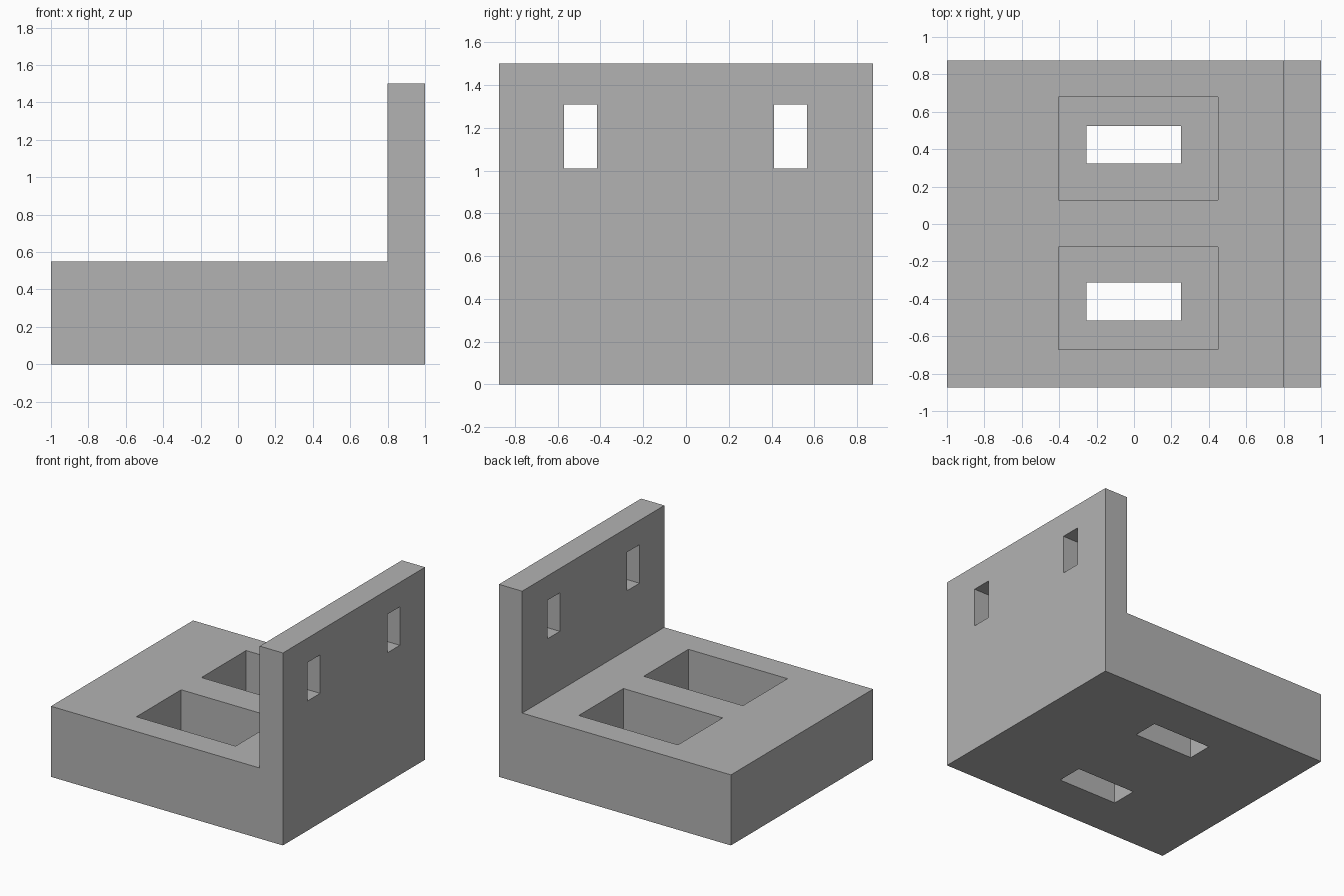
import bpy
import bmesh

old = bpy.data.objects.get("Cube")
if old:
    bpy.data.objects.remove(old, do_unlink=True)

HALF_DEPTH = 0.875
BASE_TOP = 0.55
FLOOR_TOP = 0.18

grey = bpy.data.materials.new("plain grey")
grey.use_nodes = True
colour = (0.45, 0.45, 0.45, 1)
grey.diffuse_color = colour
grey.node_tree.nodes["Principled BSDF"].inputs["Base Color"].default_value = colour


def prism(name, profile, y0, y1):
    """Extrude an x-z profile from y0 to y1."""
    bm = bmesh.new()
    face = bm.faces.new([bm.verts.new((x, y0, z)) for x, z in profile])
    out = bmesh.ops.extrude_face_region(bm, geom=[face])
    moved = [v for v in out["geom"] if isinstance(v, bmesh.types.BMVert)]
    bmesh.ops.translate(bm, verts=moved, vec=(0, y1 - y0, 0))
    bmesh.ops.recalc_face_normals(bm, faces=bm.faces)
    mesh = bpy.data.meshes.new(name)
    bm.to_mesh(mesh)
    bm.free()
    mesh.materials.append(grey)
    obj = bpy.data.objects.new(name, mesh)
    bpy.context.collection.objects.link(obj)
    return obj


def cut(target, x, y, z):
    """Cut a box, given as ranges, out of the target."""
    (x0, x1), (z0, z1) = x, z
    cutter = prism("cutter", [(x0, z0), (x1, z0), (x1, z1), (x0, z1)], *y)
    cutter.hide_render = True
    mod = target.modifiers.new("cut", "BOOLEAN")
    mod.operation = "DIFFERENCE"
    mod.solver = "EXACT"
    mod.object = cutter
    bpy.context.view_layer.objects.active = target
    bpy.ops.object.modifier_apply(modifier=mod.name)
    bpy.data.objects.remove(cutter, do_unlink=True)


# L-shaped body: thick base with an upright wall at one end
bracket = prism("bracket_body", [(-1, 0), (1, 0), (1, 1.5), (0.8, 1.5),
                                 (0.8, BASE_TOP), (-1, BASE_TOP)],
                -HALF_DEPTH, HALF_DEPTH)

# Two deep pockets, each with a smaller slot through its floor
for middle in (-0.397, 0.403):
    cut(bracket, (-0.405, 0.45), (middle - 0.275, middle + 0.275), (FLOOR_TOP, 0.7))
    cut(bracket, (-0.255, 0.25), (middle - 0.12, middle + 0.085)
        if middle < 0 else (middle - 0.08, middle + 0.12), (-0.1, 0.3))

# Two upright slots through the wall
for middle in (-0.493, 0.488):
    cut(bracket, (0.7, 1.1), (middle - 0.077, middle + 0.077), (1.01, 1.31))
